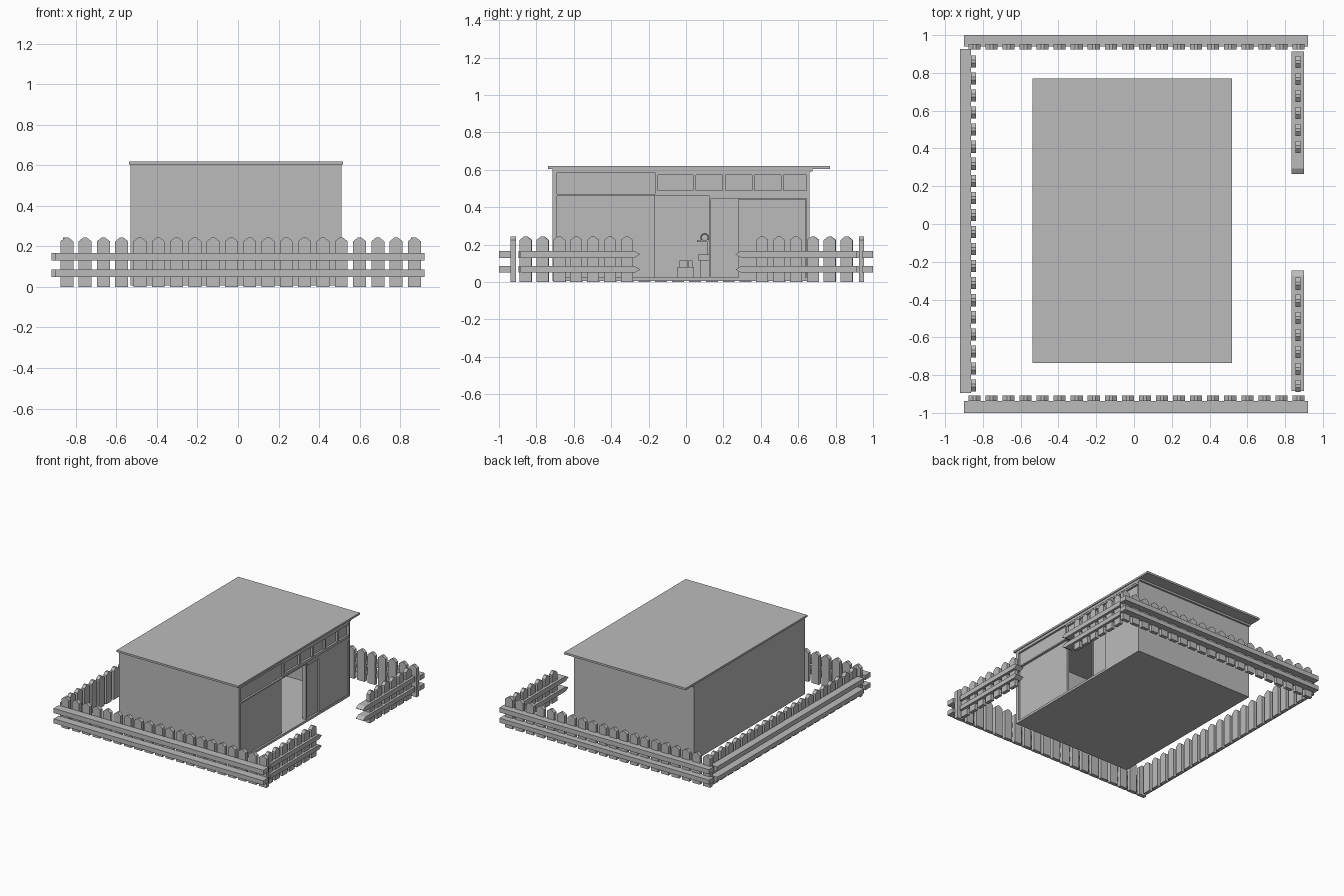
import bpy
import bmesh
from mathutils import Vector

if "Cube" in bpy.data.objects:
    bpy.data.objects.remove(bpy.data.objects["Cube"], do_unlink=True)

grey = bpy.data.materials.new("plain grey")
grey.use_nodes = True
grey.diffuse_color = (0.5, 0.5, 0.5, 1)
grey.node_tree.nodes["Principled BSDF"].inputs["Base Color"].default_value = (0.5, 0.5, 0.5, 1)


def finish(name, bm):
    bmesh.ops.recalc_face_normals(bm, faces=bm.faces)
    mesh = bpy.data.meshes.new(name)
    bm.to_mesh(mesh)
    bm.free()
    mesh.materials.append(grey)
    ob = bpy.data.objects.new(name, mesh)
    bpy.context.collection.objects.link(ob)
    return ob


def add_box(bm, x, y, z):
    verts = bmesh.ops.create_cube(bm, size=1)["verts"]
    for v in verts:
        v.co = Vector([(a + b) / 2 + c * (b - a) for c, (a, b) in zip(v.co, (x, y, z))])


def boxes(name, *parts):
    bm = bmesh.new()
    for part in parts:
        add_box(bm, *part)
    return finish(name, bm)


def add_prism(bm, profile, axis, lo, hi):
    """Extrude a (horizontal, z) profile along x or y."""
    def place(p, d):
        return (d, p[0], p[1]) if axis == "x" else (p[0], d, p[1])
    face = bm.faces.new([bm.verts.new(place(p, lo)) for p in profile])
    out = bmesh.ops.extrude_face_region(bm, geom=[face])["geom"]
    shift = Vector(place((0, 0), hi - lo))
    bmesh.ops.translate(bm, vec=shift, verts=[g for g in out if isinstance(g, bmesh.types.BMVert)])


# Fences: gabled pickets and two rails
RAILS = ((0.05, 0.085), (0.13, 0.167))
HALF = 0.032


def pickets(name, first, count, axis, lo, hi):
    bm = bmesh.new()
    for i in range(count):
        c = first + i * 0.0903
        outline = [(c - HALF, 0), (c + HALF, 0), (c + HALF, 0.225),
                   (c + 0.008, 0.244), (c - 0.008, 0.244), (c - HALF, 0.225)]
        add_prism(bm, outline, axis, lo, hi)
    finish(name, bm)


def gate_rails(name, tip, end):
    bm = bmesh.new()
    shoulder = tip + (0.03 if end > tip else -0.03)
    for lo, hi in RAILS:
        outline = [(tip, (lo + hi) / 2), (shoulder, lo), (end, lo), (end, hi), (shoulder, hi)]
        add_prism(bm, outline, "x", 0.835, 0.899)
    finish(name, bm)


pickets("front_pickets", -0.845, 20, "y", -0.937, -0.908)
pickets("back_pickets", -0.845, 20, "y", 0.925, 0.952)
pickets("right_pickets", -0.855, 20, "x", -0.864, -0.836)
pickets("gate_front_pickets", -0.858, 7, "x", 0.854, 0.881)
pickets("gate_back_pickets", 0.407, 6, "x", 0.854, 0.881)
boxes("front_rails", *[((-0.9, 0.92), (-1, -0.936), z) for z in RAILS])
boxes("back_rails", *[((-0.9, 0.92), (0.94, 1), z) for z in RAILS])
boxes("right_rails", *[((-0.92, -0.862), (-0.895, 0.927), z) for z in RAILS])
gate_rails("gate_front_rails", -0.245, -0.885)
gate_rails("gate_back_rails", 0.265, 0.912)

# Building shell
W, E, S, N = -0.53, 0.51, -0.715, 0.66
T = 0.02
boxes("floor", ((W, E), (S, N), (0.006, 0.024)))
boxes("rear_wall", ((W, W + T), (S, N), (0.02, 0.606)))
boxes("end_walls", ((W, E), (S, S + 0.025), (0.02, 0.606)),
      ((W, E), (N - 0.015, N), (0.02, 0.606)))
boxes("roof", ((-0.537, 0.518), (-0.737, 0.77), (0.605, 0.62)))
boxes("roof_batten", ((W, E), (N, 0.675), (0.59, 0.606)))

# Entrance side: infill panels, frame and sliding doors
DOOR_A, DOOR_B = -0.165, 0.13
boxes("entrance_panel", ((E - 0.035, E - 0.015), (S, DOOR_A), (0.02, 0.465)))
boxes("upper_panel", ((E - 0.035, E - 0.015), (S, DOOR_A), (0.465, 0.606)))
boxes("lintel", ((E - 0.035, E), (S, N), (0.462, 0.472)))
boxes("eaves_beam", ((E - 0.035, E), (S, N), (0.585, 0.606)))
boxes("sliding_doors", ((E - 0.03, E - 0.015), (DOOR_B, 0.285), (0.022, 0.45)),
      ((E - 0.018, E - 0.005), (0.28, 0.64), (0.022, 0.445)))
boxes("door_track", ((E - 0.035, E), (DOOR_B, N), (0.446, 0.465)),
      ((E - 0.035, E - 0.005), (DOOR_B - 0.006, DOOR_B + 0.004), (0.02, 0.465)))

# Clerestory windows with a recessed pane behind the bars
windows = [(-0.15, 0.037), (0.053, 0.196), (0.21, 0.352), (0.367, 0.507), (0.521, 0.645)]
boxes("window_panes", ((E - 0.03, E - 0.018), (DOOR_A, N), (0.47, 0.59)))
edges = [DOOR_A] + [v for pair in windows for v in pair] + [N]
bars = [((E - 0.02, E - 0.002), (edges[i], edges[i + 1]), (0.49, 0.572))
        for i in range(0, len(edges), 2)]
bars += [((E - 0.02, E - 0.002), (DOOR_A, N), z) for z in ((0.472, 0.49), (0.572, 0.586))]
boxes("window_frame", *bars)

# Furnishings inside the doorway
boxes("low_chest", ((-0.1, 0), (-0.045, 0.042), (0.024, 0.08)),
      ((-0.08, -0.02), (-0.035, 0.01), (0.08, 0.115)),
      ((-0.08, -0.02), (0.013, 0.035), (0.08, 0.115)))
boxes("cabinet", ((-0.1, 0.02), (0.075, 0.18), (0.024, 0.115)),
      ((-0.11, 0.03), (0.063, 0.19), (0.115, 0.148)))
boxes("lamp_stand", ((-0.046, -0.034), (0.115, 0.127), (0.148, 0.22)),
      ((-0.046, -0.034), (0.06, 0.127), (0.215, 0.224)))
bpy.ops.mesh.primitive_torus_add(major_radius=0.02, minor_radius=0.004, major_segments=16,
                                 minor_segments=6, location=(-0.04, 0.1, 0.238),
                                 rotation=(0, 1.5708, 0))
ring = bpy.context.object
ring.name = "lamp_ring"
ring.data.materials.append(grey)
bpy.ops.object.shade_smooth_by_angle()
